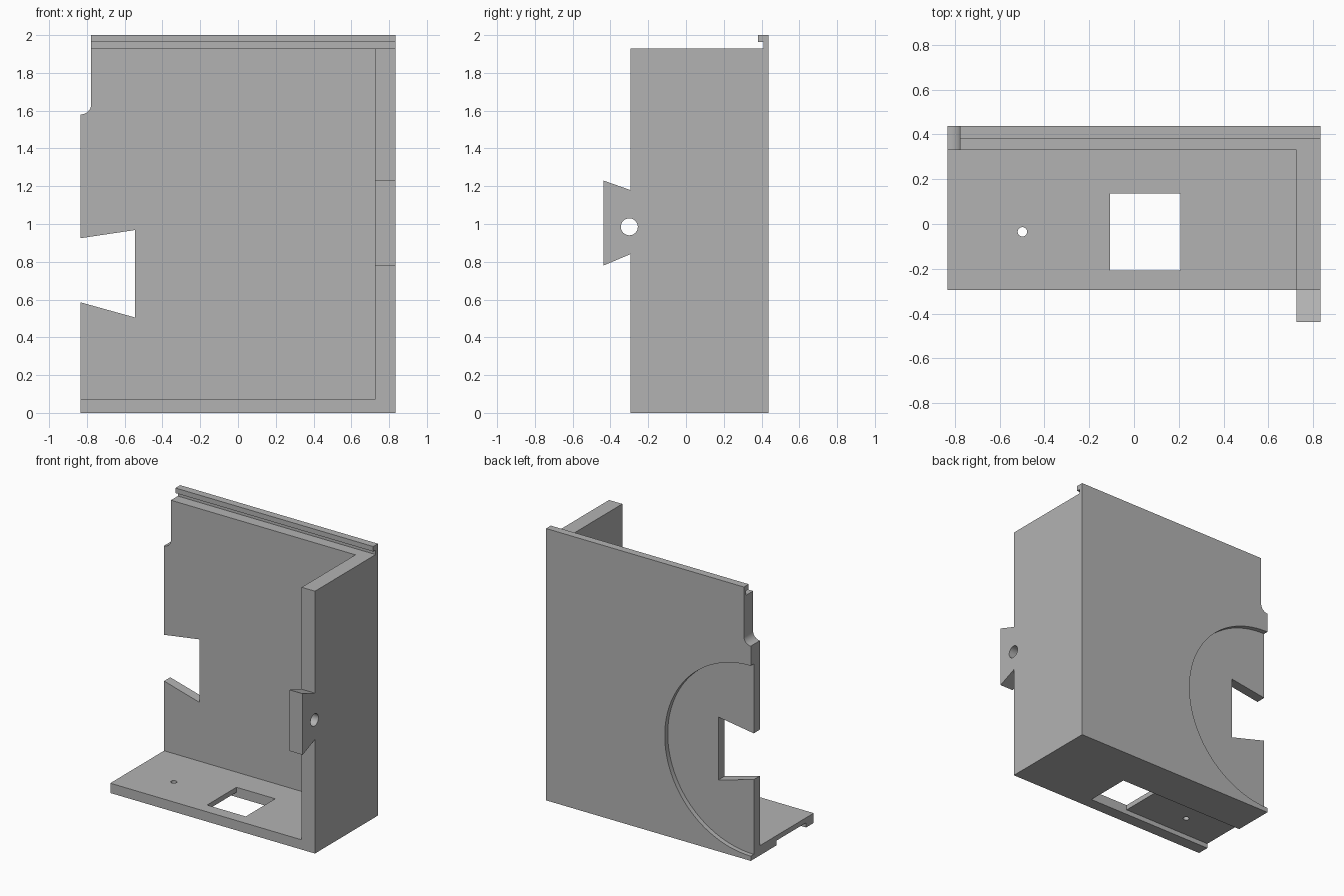
import bpy, math
from mathutils import Vector

cube = bpy.data.objects.get("Cube")
if cube:
    bpy.data.objects.remove(cube, do_unlink=True)

grey = bpy.data.materials.new("plain grey")
grey.use_nodes = True
grey.diffuse_color = (0.45, 0.45, 0.45, 1)
grey.node_tree.nodes["Principled BSDF"].inputs["Base Color"].default_value = (0.45, 0.45, 0.45, 1)

# Main limits of the bracket
X, BACK, INNER, FRONT = 0.833, 0.437, 0.33, -0.295
WALL_X, TOP, FLOOR = 0.725, 1.93, 0.072


def prism(name, outline, axis, start, end):
    """Extrude a 2D outline along x, y or z; the outline uses the other two axes in order."""
    def place(p, d):
        coords = list(p)
        coords.insert("xyz".index(axis), d)
        return Vector(coords)
    n = len(outline)
    verts = [place(p, d) for d in (start, end) for p in outline]
    faces = [tuple(range(n)), tuple(range(2 * n - 1, n - 1, -1))]
    faces += [(i, i + n, (i + 1) % n + n, (i + 1) % n) for i in range(n)]
    mesh = bpy.data.meshes.new(name)
    mesh.from_pydata(verts, [], faces)
    obj = bpy.data.objects.new(name, mesh)
    bpy.context.collection.objects.link(obj)
    mesh.materials.append(grey)
    bpy.ops.object.select_all(action="DESELECT")
    bpy.context.view_layer.objects.active = obj
    obj.select_set(True)
    bpy.ops.object.mode_set(mode="EDIT")
    bpy.ops.mesh.select_all(action="SELECT")
    bpy.ops.mesh.normals_make_consistent(inside=False)
    bpy.ops.object.mode_set(mode="OBJECT")
    return obj


def arc(cx, cy, r, a0=0, a1=360, steps=32):
    """Points along a circular arc, angles in degrees."""
    count = steps if a1 - a0 == 360 else steps + 1
    angles = [math.radians(a0 + (a1 - a0) * i / steps) for i in range(count)]
    return [(cx + r * math.cos(a), cy + r * math.sin(a)) for a in angles]


def rect(a0, b0, a1, b1):
    return [(a0, b0), (a1, b0), (a1, b1), (a0, b1)]


def cut(obj, cutter):
    """Subtract a cutter and discard it."""
    cutter.hide_render = True
    mod = obj.modifiers.new("cut", "BOOLEAN")
    mod.operation, mod.solver, mod.object = "DIFFERENCE", "EXACT", cutter
    bpy.ops.object.select_all(action="DESELECT")
    bpy.context.view_layer.objects.active = obj
    obj.select_set(True)
    bpy.ops.object.modifier_apply(modifier=mod.name)
    bpy.data.objects.remove(cutter, do_unlink=True)


def finish(obj):
    bpy.ops.object.select_all(action="DESELECT")
    bpy.context.view_layer.objects.active = obj
    obj.select_set(True)
    bpy.ops.object.shade_smooth_by_angle(angle=math.radians(30))


# Back panel: filleted corner step and flared notch on one edge
step_x, step_z = -0.777, 1.58
radius = X + step_x
outline = [(-X, 0), (X, 0), (X, TOP), (step_x, TOP)]
outline += arc(-X, step_z + radius, radius, 0, -90, 12)
outline += [(-X, 0.925), (-0.545, 0.968), (-0.545, 0.505), (-X, 0.585)]
panel = prism("back_panel", outline, "y", INNER, BACK)

# Shallow round recess in the rear face
cut(panel, prism("recess_cutter", arc(-X, 0.735, 0.7, steps=128), "y", BACK - 0.035, BACK + 0.1))
finish(panel)

# Hooked lip along the top of the panel
hook = [(BACK, TOP), (BACK, 2), (0.382, 2), (0.382, 1.963), (0.41, 1.963), (0.41, TOP)]
prism("top_lip", hook, "x", step_x, X)

# Side wall with a dovetail tab and a cross hole
side = [(INNER, 0), (INNER, TOP), (FRONT, TOP), (FRONT, 1.18), (-BACK, 1.23),
        (-BACK, 0.78), (FRONT, 0.84), (FRONT, 0)]
wall = prism("side_wall", side, "x", WALL_X, X)
cut(wall, prism("cross_hole_cutter", arc(-0.3, 0.985, 0.045), "x", 0.5, 1))
finish(wall)

# Floor with a square window that opens into an underside channel
floor = prism("floor", rect(-X, FRONT, WALL_X, INNER), "z", 0, FLOOR)
channel = [(-1, -0.1), (0.208, -0.1), (0.208, 0.2), (-0.107, 0.2), (-0.107, 0.035), (-1, 0.035)]
cut(floor, prism("channel_cutter", channel, "y", -0.207, 0.135))
cut(floor, prism("pin_hole_cutter", arc(-0.498, -0.035, 0.021), "z", -0.1, 0.2))
finish(floor)
